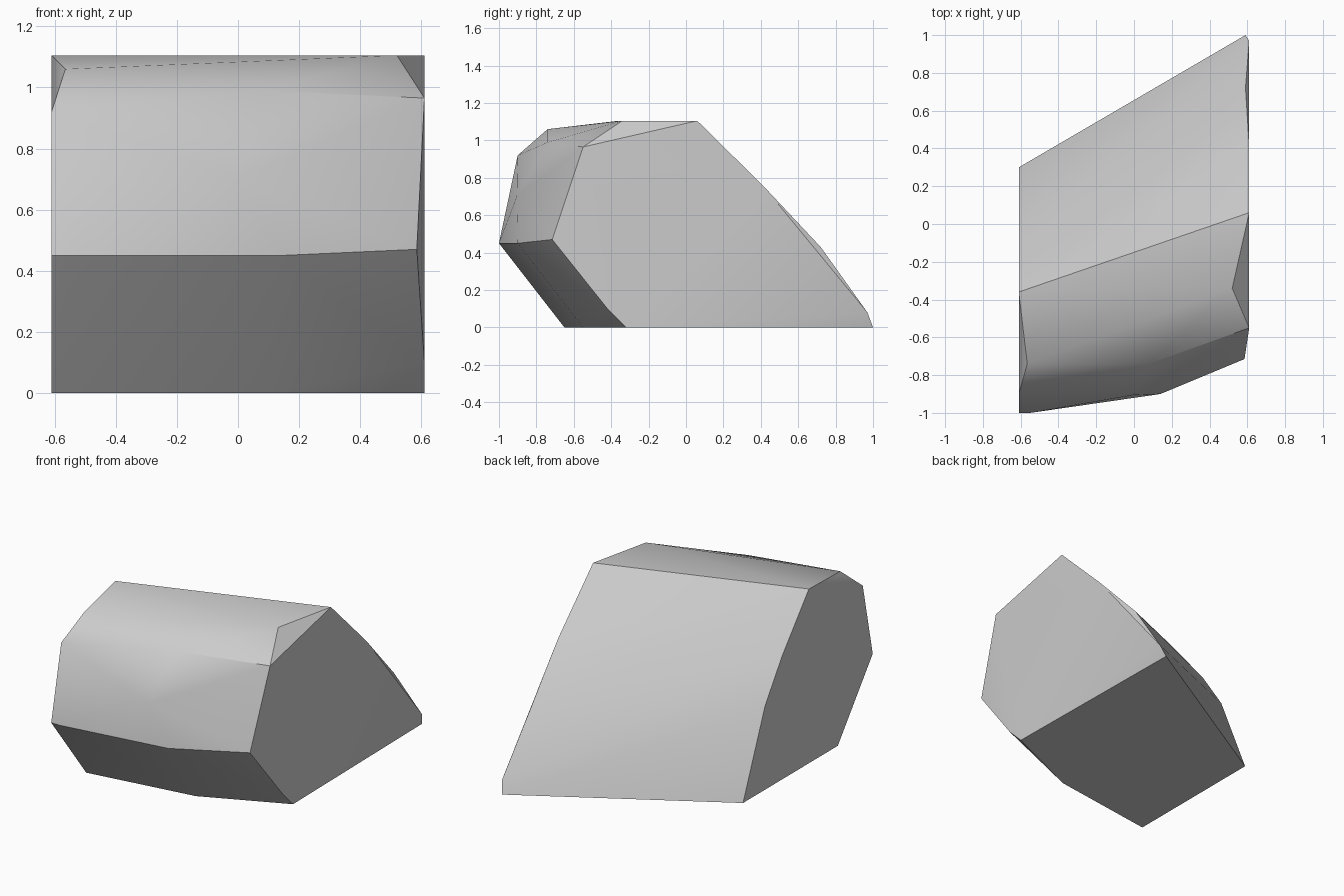
import bpy
import bmesh
import math

default = bpy.data.objects.get("Cube")
if default:
    bpy.data.objects.remove(default, do_unlink=True)

# Stone colour
stone = bpy.data.materials.new("stone grey")
stone.use_nodes = True
grey = (0.6, 0.6, 0.6, 1)
stone.diffuse_color = grey
stone.node_tree.nodes["Principled BSDF"].inputs["Base Color"].default_value = grey

W = 0.61  # half width between the two flat ends

# Outlines of the flat ends as (y, z)
left_end = [(0.61, y, z) for y, z in (
    (-0.32, 0), (-0.42, 0.1), (-0.55, 0.965), (0.06, 1.105), (0.41, 0.76), (0.97, 0.08))]
right_end = [(-W, y, z) for y, z in (
    (-0.65, 0), (-1, 0.45), (-0.9, 0.92), (-0.36, 1.105), (-0.09, 0.78), (0.08, 0.53), (0.3, 0))]

# Corners chipped off between the ends
chips = [
    (0.09, -0.55, 0), (0.59, 1, 0), (0.59, 0.72, 0.43),
    (-0.55, -1, 0.45), (0.14, -0.9, 0.45), (0.585, -0.715, 0.47),
    (0, -0.905, 0.7), (0.08, -0.74, 0.99),
    (-0.565, -0.74, 1.06), (0.52, -0.34, 1.105),
]

# Boulder body wrapped around the corners
bm = bmesh.new()
for corner in left_end + right_end + chips:
    bm.verts.new(corner)
hull = bmesh.ops.convex_hull(bm, input=bm.verts)
loose = [v for v in bm.verts if not v.link_faces]
bmesh.ops.delete(bm, geom=loose, context="VERTS")
bmesh.ops.dissolve_limit(bm, angle_limit=math.radians(0.5), verts=bm.verts, edges=bm.edges)
bmesh.ops.recalc_face_normals(bm, faces=bm.faces)

mesh = bpy.data.meshes.new("boulder")
bm.to_mesh(mesh)
bm.free()
mesh.materials.append(stone)
boulder = bpy.data.objects.new("boulder", mesh)
bpy.context.collection.objects.link(boulder)

# Soft facets with crisp edges
bpy.ops.object.select_all(action="DESELECT")
boulder.select_set(True)
bpy.context.view_layer.objects.active = boulder
bpy.ops.object.shade_smooth_by_angle(angle=math.radians(30))
